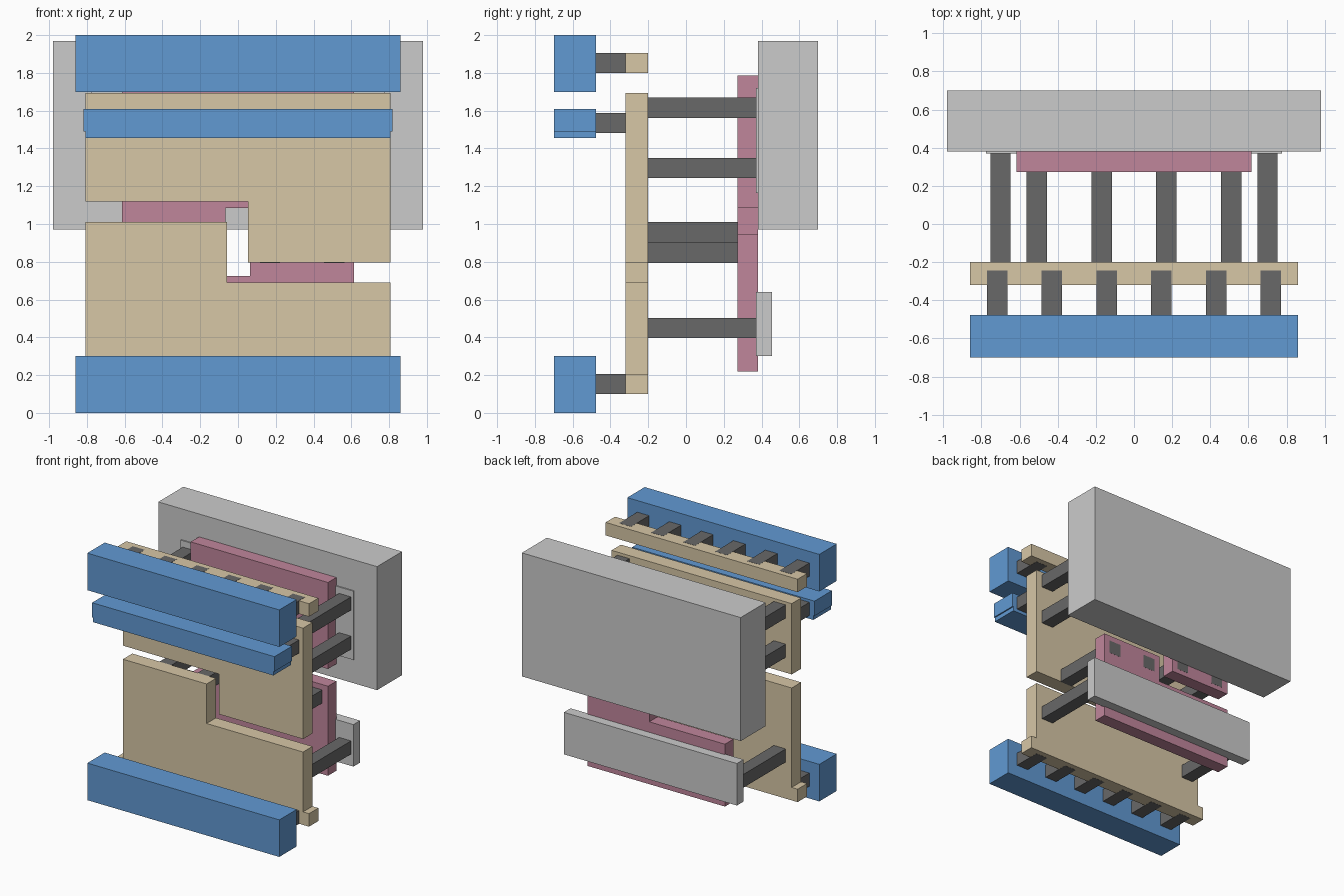
import bpy, bmesh

if "Cube" in bpy.data.objects:
    bpy.data.objects.remove(bpy.data.objects["Cube"])


def material(name, rgb):
    m = bpy.data.materials.new(name)
    m.diffuse_color = (*rgb, 1)
    m.use_nodes = True
    m.node_tree.nodes["Principled BSDF"].inputs["Base Color"].default_value = m.diffuse_color
    return m


BLUE = material("blue", (0.12, 0.32, 0.65))
TAN = material("tan", (0.68, 0.57, 0.38))
PINK = material("pink", (0.53, 0.24, 0.33))
DARK = material("dark_grey", (0.14, 0.14, 0.14))


def slab(name, outline, y0, y1, mat=None):
    """Extrude an x-z outline from y0 to y1."""
    bm = bmesh.new()
    face = bm.faces.new([bm.verts.new((x, y0, z)) for x, z in outline])
    ext = bmesh.ops.extrude_face_region(bm, geom=[face])
    verts = [v for v in ext["geom"] if isinstance(v, bmesh.types.BMVert)]
    bmesh.ops.translate(bm, verts=verts, vec=(0, y1 - y0, 0))
    bmesh.ops.recalc_face_normals(bm, faces=bm.faces)
    mesh = bpy.data.meshes.new(name)
    bm.to_mesh(mesh)
    bm.free()
    ob = bpy.data.objects.new(name, mesh)
    if mat:
        mesh.materials.append(mat)
    bpy.context.collection.objects.link(ob)
    return ob


def box(name, x0, x1, y0, y1, z0, z1, mat=None):
    return slab(name, [(x0, z0), (x1, z0), (x1, z1), (x0, z1)], y0, y1, mat)


def peg(name, x, y0, y1, z, size=0.107):
    h = size / 2
    return box(name, x - h, x + h, y0, y1, z - h, z + h, DARK)


# Front bars
box("top_bar", -0.86, 0.86, -0.70, -0.477, 1.70, 2.0, BLUE)
box("bottom_bar", -0.86, 0.86, -0.70, -0.477, 0, 0.30, BLUE)
slab("middle_bar", [(-0.807, 1.455), (0.807, 1.455), (0.807, 1.49), (0.817, 1.49),
                    (0.817, 1.61), (-0.817, 1.61), (-0.817, 1.49), (-0.807, 1.49)],
     -0.70, -0.477, BLUE)

# Tan layer: edge strips and two interlocking plates
W = 0.807
box("top_strip", -0.86, 0.86, -0.32, -0.20, 1.80, 1.905, TAN)
box("bottom_strip", -0.86, 0.86, -0.32, -0.20, 0.10, 0.205, TAN)
slab("lower_front_plate", [(-W, 0.205), (W, 0.205), (W, 0.69), (-0.057, 0.69),
                           (-0.057, 1.01), (-W, 1.01)], -0.32, -0.20, TAN)
slab("upper_front_plate", [(-W, 1.12), (0.053, 1.12), (0.053, 0.795), (W, 0.795),
                           (W, 1.693), (-W, 1.693)], -0.32, -0.20, TAN)

# Pink layer: two interlocking plates
P = 0.615
slab("lower_rear_plate", [(-P, 0.22), (P, 0.22), (P, 0.945), (0.063, 0.945),
                          (0.063, 0.725), (-P, 0.725)], 0.273, 0.38, PINK)
slab("upper_rear_plate", [(-P, 0.865), (-0.067, 0.865), (-0.067, 1.085), (P, 1.085),
                          (P, 1.785), (-P, 1.785)], 0.273, 0.38, PINK)

# Back panels
box("back_panel", -0.98, 0.98, 0.38, 0.70, 0.97, 1.97)
box("panel_pad", -0.775, 0.775, 0.37, 0.385, 1.163, 1.72)
box("lower_back_panel", -0.775, 0.775, 0.37, 0.455, 0.30, 0.64)

# Short pegs between bars and tan layer
for i in range(6):
    x = -0.7175 + 0.287 * i
    peg("top_peg", x, -0.48, -0.245, 1.8525)
    peg("middle_peg", x, -0.48, -0.315, 1.535)
    peg("bottom_peg", x, -0.48, -0.245, 0.1525)

# Long outer posts to the back panels
for x in (-0.70, 0.70):
    for z in (1.615, 1.297, 0.449):
        peg("outer_post", x, -0.205, 0.372, z)

# Inner crossover posts joining tan and pink plates
for x, z in ((-0.51, 0.956), (-0.17, 0.956), (0.17, 0.848), (0.51, 0.848)):
    peg("inner_post", x, -0.205, 0.381, z)
